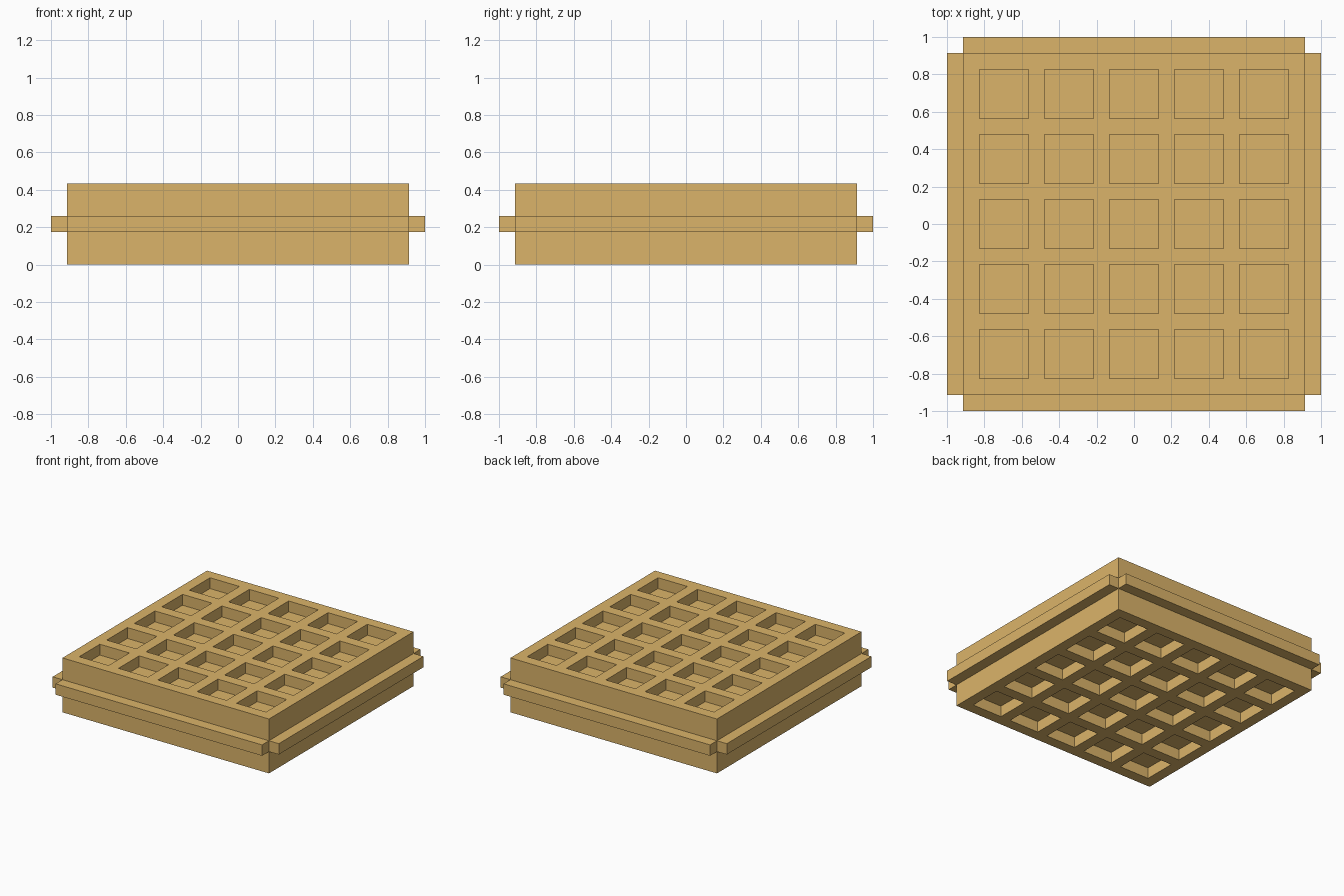
import bpy, bmesh

if "Cube" in bpy.data.objects:
    bpy.data.objects.remove(bpy.data.objects["Cube"])

U = 2 / 23            # grid unit: bars are 1 wide, pockets 3 wide
HALF = 10.5 * U       # half width of the body
MID = 2.5 * U         # half height of the body

mat = bpy.data.materials.new("golden batter")
mat.diffuse_color = (0.71, 0.455, 0.142, 1)
mat.use_nodes = True
mat.node_tree.nodes["Principled BSDF"].inputs["Base Color"].default_value = mat.diffuse_color


def add_object(name, bm, z):
    me = bpy.data.meshes.new(name)
    bm.to_mesh(me)
    bm.free()
    me.materials.append(mat)
    ob = bpy.data.objects.new(name, me)
    ob.location.z = z
    bpy.context.collection.objects.link(ob)
    return ob


# Body: upper half with a 5 x 5 array of square pockets, mirrored downwards
ticks = [-HALF]
for i in range(11):
    ticks.append(ticks[-1] + (3 if i % 2 else 1) * U)

bm = bmesh.new()


def quad(x0, y0, z0, x1, y1, z1):
    """Flat quad: horizontal when z0 == z1, otherwise an upright wall."""
    if z0 == z1:
        pts = ((x0, y0, z0), (x1, y0, z0), (x1, y1, z0), (x0, y1, z0))
    else:
        pts = ((x0, y0, z0), (x1, y1, z0), (x1, y1, z1), (x0, y0, z1))
    bm.faces.new([bm.verts.new(p) for p in pts])


def walls(x0, y0, x1, y1, z0, z1):
    """Four walls facing out for z0 < z1, facing in for z0 > z1."""
    loop = ((x0, y0), (x1, y0), (x1, y1), (x0, y1))
    for a, b in zip(loop, loop[1:] + loop[:1]):
        quad(*a, z0, *b, z1)


for i in range(11):
    for j in range(11):
        cell = (ticks[i], ticks[j], ticks[i + 1], ticks[j + 1])
        pocket = i % 2 and j % 2
        z = MID - U if pocket else MID
        quad(cell[0], cell[1], z, cell[2], cell[3], z)
        if pocket:
            walls(*cell, MID, MID - U)
# Outer walls, one strip per tick so the corners weld to the top
for a, b in zip(ticks, ticks[1:]):
    quad(a, -HALF, 0, b, -HALF, MID)
    quad(b, HALF, 0, a, HALF, MID)
    quad(HALF, a, 0, HALF, b, MID)
    quad(-HALF, b, 0, -HALF, a, MID)
bmesh.ops.remove_doubles(bm, verts=bm.verts, dist=1e-4)
body = add_object("waffle_body", bm, MID)
mirror = body.modifiers.new("lower half", "MIRROR")
mirror.use_axis = (False, False, True)


# Thin rim strips around the middle, leaving the corners open
def rim_strip(name, x, y, sx, sy):
    bm = bmesh.new()
    bmesh.ops.create_cube(bm, size=1)
    bmesh.ops.scale(bm, vec=(sx, sy, U), verts=bm.verts)
    bmesh.ops.translate(bm, vec=(x, y, 0), verts=bm.verts)
    add_object(name, bm, MID)


for s, side in ((-1, "left"), (1, "right")):
    rim_strip("rim_" + side, s * 11 * U, 0, U, 2 * HALF)
for s, side in ((-1, "front"), (1, "back")):
    rim_strip("rim_" + side, 0, s * 11 * U, 2 * HALF, U)
